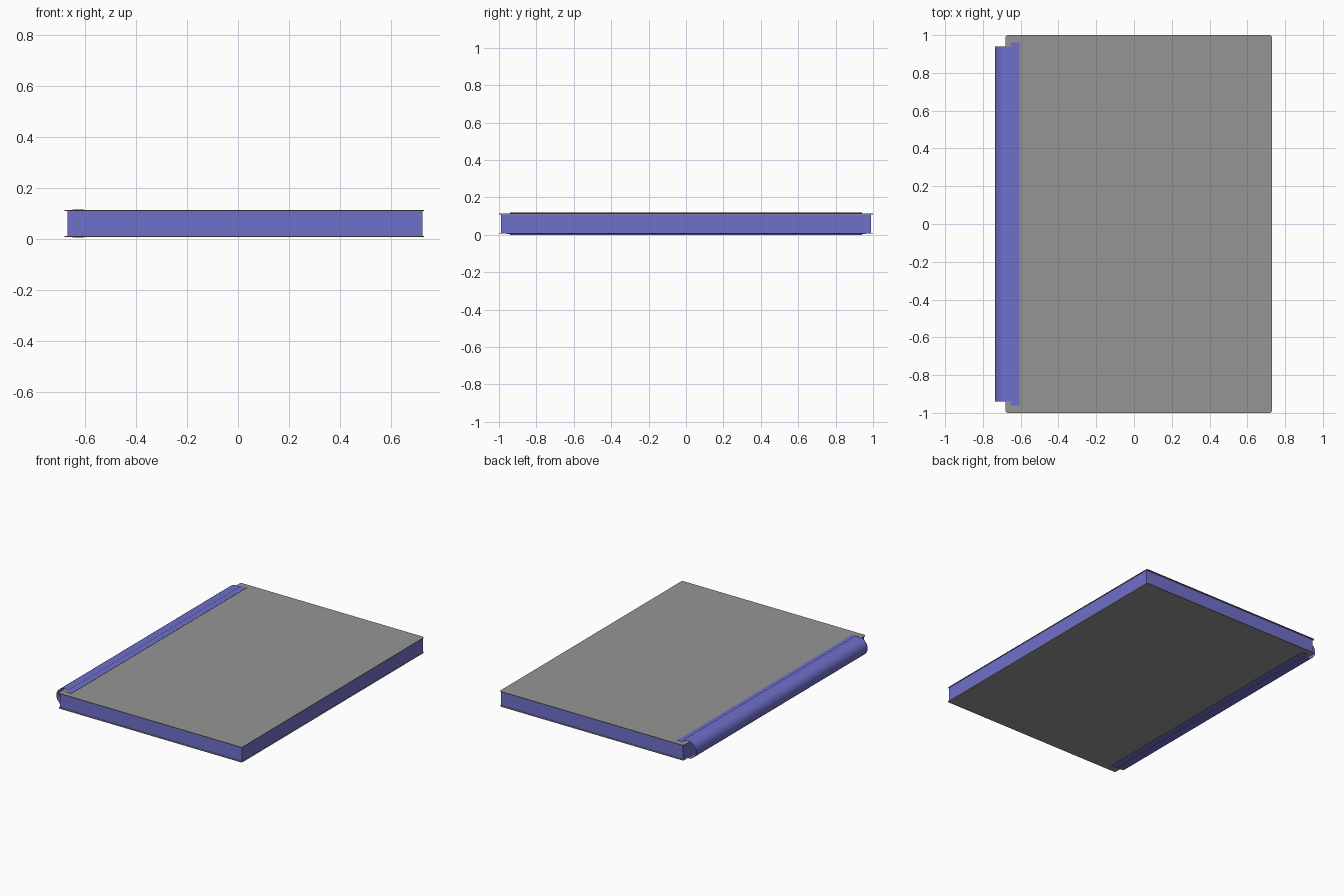
import bpy, bmesh, math

if "Cube" in bpy.data.objects:
    bpy.data.objects.remove(bpy.data.objects["Cube"])


def material(name, rgb):
    m = bpy.data.materials.new(name)
    m.diffuse_color = (*rgb, 1)
    m.use_nodes = True
    m.node_tree.nodes["Principled BSDF"].inputs["Base Color"].default_value = m.diffuse_color
    return m


BLUE = material("violet blue", (0.16, 0.16, 0.6))
GREY = material("mid grey", (0.3, 0.3, 0.3))


def finish(name, bm, mat):
    me = bpy.data.meshes.new(name)
    bm.to_mesh(me)
    bm.free()
    me.materials.append(mat)
    ob = bpy.data.objects.new(name, me)
    bpy.context.collection.objects.link(ob)
    return ob


def plate(name, x0, x1, hy, z0, z1, mat, corner=0):
    """Box with optionally rounded vertical corners."""
    bm = bmesh.new()
    bmesh.ops.create_cube(bm, size=1)
    for v in bm.verts:
        v.co.x = (x0 + x1) / 2 + v.co.x * (x1 - x0)
        v.co.y *= 2 * hy
        v.co.z = (z0 + z1) / 2 + v.co.z * (z1 - z0)
    if corner:
        upright = [e for e in bm.edges
                   if abs(e.verts[0].co.z - e.verts[1].co.z) > 1e-4]
        bmesh.ops.bevel(bm, geom=upright, offset=corner, segments=4,
                        profile=0.5, affect='EDGES')
    return finish(name, bm, mat)


# Page block between two thin covers
plate("page_block", -0.67, 0.725, 0.99, 0.01, 0.11, BLUE)
plate("bottom_cover", -0.68, 0.73, 1.0, 0.007, 0.011, GREY, 0.012)
plate("top_cover", -0.68, 0.73, 1.0, 0.109, 0.113, GREY, 0.012)

# Binding strips glued along the covers
plate("top_binding_strip", -0.65, -0.605, 0.96, 0.113, 0.1145, BLUE)
plate("bottom_binding_strip", -0.65, -0.605, 0.96, 0.0055, 0.007, BLUE)

# Rounded spine: an open sheet wrapped around the left edge
R, CX, CZ, HY, N = 0.06, -0.675, 0.06, 0.94, 24
profile = [(-0.64, CZ + R)]
for i in range(N + 1):
    a = math.pi / 2 + math.pi * i / N
    profile.append((CX + R * math.cos(a), CZ + R * math.sin(a)))
profile.append((-0.64, CZ - R))
bm = bmesh.new()
rows = [[bm.verts.new((x, y, z)) for y in (-HY, HY)] for x, z in profile]
for a, b in zip(rows, rows[1:]):
    f = bm.faces.new((a[0], a[1], b[1], b[0]))
    f.smooth = True
bm.normal_update()
if bm.faces[:][0].normal.z < 0:
    bmesh.ops.reverse_faces(bm, faces=bm.faces[:])
finish("spine", bm, BLUE)
